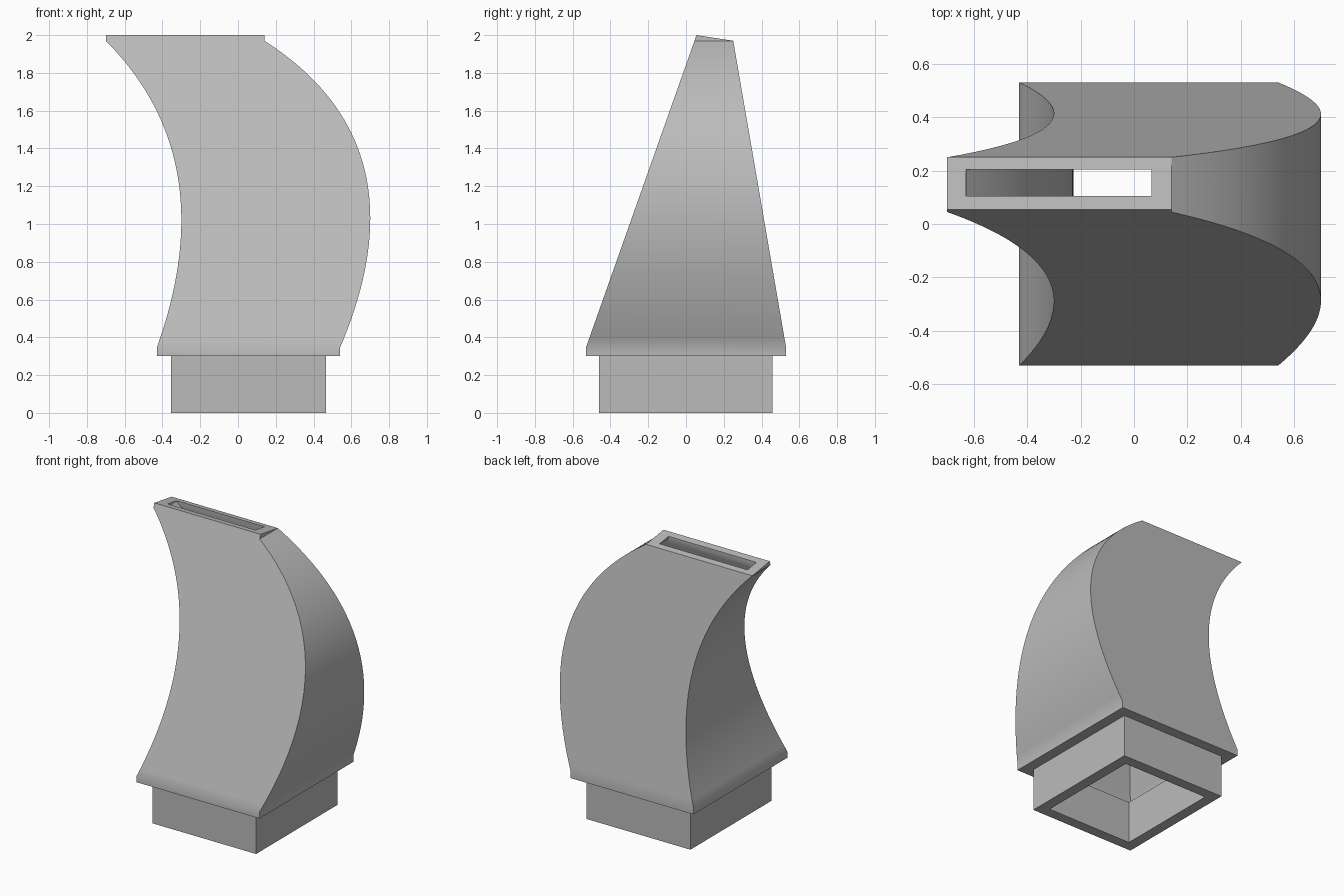
import bpy, bmesh, math

cube = bpy.data.objects.get("Cube")
if cube:
    bpy.data.objects.remove(cube, do_unlink=True)

grey = bpy.data.materials.new("plain grey")
grey.use_nodes = True
colour = (0.5, 0.5, 0.5, 1)
grey.diffuse_color = colour
grey.node_tree.nodes["Principled BSDF"].inputs["Base Color"].default_value = colour

Z_FOOT, Z_LOW, Z_HIGH, Z_TOP = 0.30, 0.345, 1.97, 2.0
STEPS = 40


def box_ring(x0, x1, y0, y1, height):
    """Four corners of a rectangle; height is a function of y."""
    return [(x, y, height(y)) for x, y in ((x0, y0), (x1, y0), (x1, y1), (x0, y1))]


def level(z):
    return lambda y: z


def slant(y):
    """Sloping plane of the outlet."""
    return Z_TOP - (y - 0.055) * (Z_TOP - Z_HIGH) / 0.195


def bezier(a, b, c, t):
    return (1 - t) ** 2 * a + 2 * t * (1 - t) * b + t * t * c


def curved_ring(t, wall, front, back):
    """Cross-section along the bend; front and back are (low y, high y)."""
    left = (bezier(-0.43, -0.072, -0.70, t) + wall, bezier(Z_LOW, 1.34, Z_HIGH, t))
    right = (bezier(0.54, 1.0, 0.14, t) - wall, bezier(Z_LOW, 1.42, Z_HIGH, t))

    def corner(side, ends):
        x, z = side
        k = (z - Z_LOW) / (Z_HIGH - Z_LOW)
        return (x, ends[0] + (ends[1] - ends[0]) * k, z)
    return [corner(left, front), corner(right, front),
            corner(right, back), corner(left, back)]


def tube(name, rings):
    """Skin a closed loop of rings into a hollow solid."""
    bm = bmesh.new()
    loops = [[bm.verts.new(p) for p in ring] for ring in rings]
    for a, b in zip(loops, loops[1:] + loops[:1]):
        for i in range(4):
            j = (i + 1) % 4
            bm.faces.new((a[i], a[j], b[j], b[i]))
    bmesh.ops.remove_doubles(bm, verts=bm.verts, dist=0.0005)
    bmesh.ops.recalc_face_normals(bm, faces=bm.faces)
    mesh = bpy.data.meshes.new(name)
    bm.to_mesh(mesh)
    bm.free()
    mesh.materials.append(grey)
    obj = bpy.data.objects.new(name, mesh)
    bpy.context.collection.objects.link(obj)
    bpy.ops.object.select_all(action="DESELECT")
    obj.select_set(True)
    bpy.context.view_layer.objects.active = obj
    bpy.ops.object.shade_smooth_by_angle(angle=math.radians(30))
    return obj


# Curved, tapering duct: outside going up, slanted rim, inside going down
ts = [i / STEPS for i in range(STEPS + 1)]
outside = [box_ring(-0.43, 0.54, -0.53, 0.53, level(Z_FOOT))]
outside += [curved_ring(t, 0, (-0.53, 0.045), (0.53, 0.25)) for t in ts]
outside.append(box_ring(-0.70, 0.14, 0.055, 0.25, slant))
inside = [box_ring(-0.63, 0.065, 0.105, 0.205, slant)]
inside += [curved_ring(t, 0.073, (-0.46, 0.105), (0.46, 0.205)) for t in reversed(ts)]
inside.append(box_ring(-0.355, 0.465, -0.46, 0.457, level(Z_FOOT)))
tube("curved_duct", outside + inside)

# Square hollow neck under the duct
OUT = (-0.355, 0.465, -0.46, 0.457)
IN = (-0.28, 0.39, -0.385, 0.382)
tube("inlet_neck", [box_ring(*OUT, level(0)), box_ring(*OUT, level(Z_FOOT)),
                    box_ring(*IN, level(Z_FOOT)), box_ring(*IN, level(0))])
